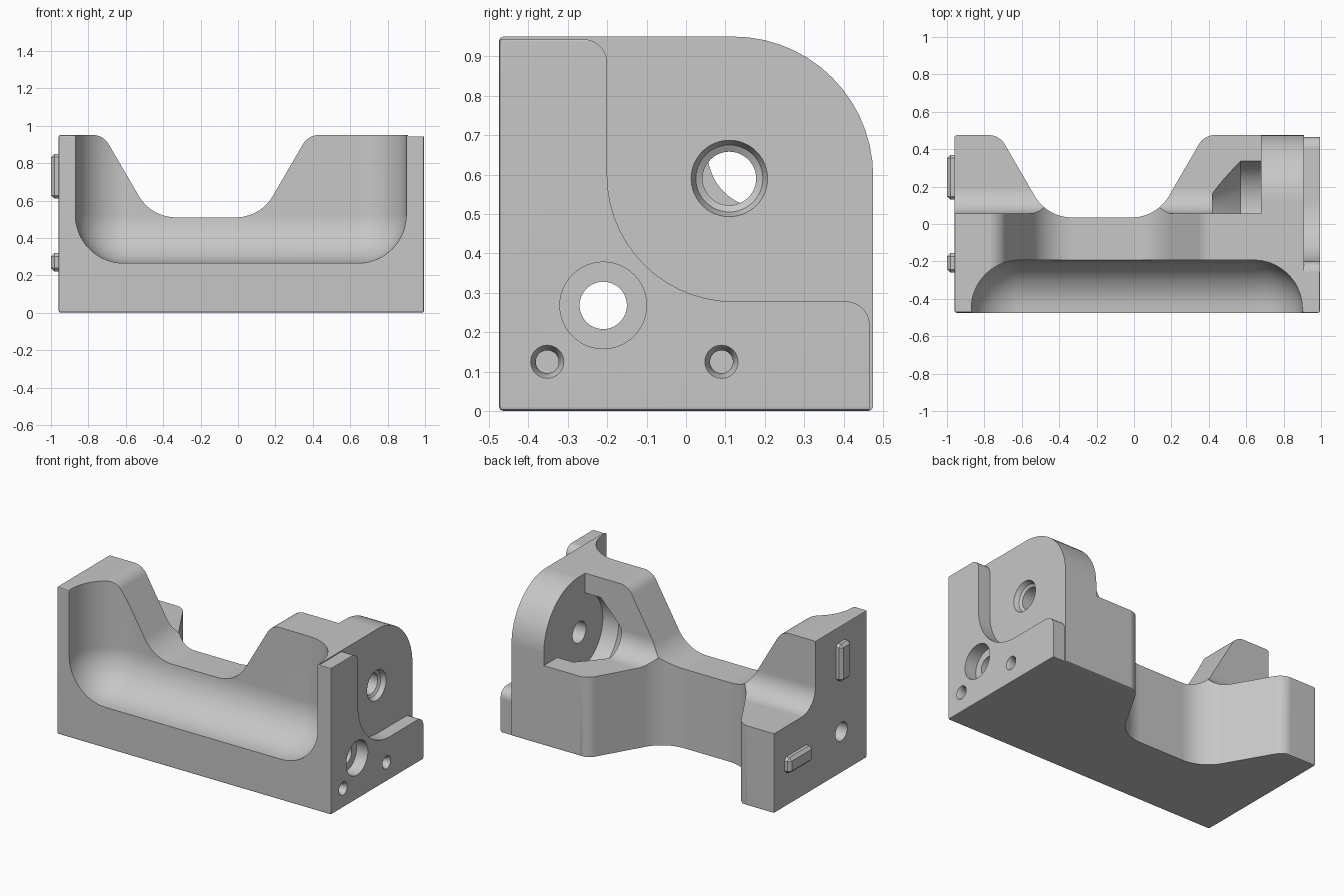
import bpy, bmesh, math
from mathutils import Vector

if "Cube" in bpy.data.objects:
    bpy.data.objects.remove(bpy.data.objects["Cube"], do_unlink=True)

grey = bpy.data.materials.new("plain_grey")
grey.use_nodes = True
grey.diffuse_color = (0.57, 0.57, 0.57, 1)
grey.node_tree.nodes["Principled BSDF"].inputs["Base Color"].default_value = (0.57, 0.57, 0.57, 1)


def make_object(name, bm):
    bmesh.ops.recalc_face_normals(bm, faces=bm.faces[:])
    mesh = bpy.data.meshes.new(name)
    bm.to_mesh(mesh)
    bm.free()
    mesh.materials.append(grey)
    ob = bpy.data.objects.new(name, mesh)
    bpy.context.collection.objects.link(ob)
    return ob


def rounded(points, steps=14):
    """Polygon from (u, v) or (u, v, radius) corners, with filleted corners."""
    out = []
    for i, p in enumerate(points):
        here = Vector(p[:2])
        if len(p) < 3:
            out.append(here)
            continue
        a = (Vector(points[i - 1][:2]) - here).normalized()
        b = (Vector(points[(i + 1) % len(points)][:2]) - here).normalized()
        half = a.angle(b) / 2
        centre = here + (a + b).normalized() * p[2] / math.sin(half)
        start = here + a * p[2] / math.tan(half) - centre
        end = here + b * p[2] / math.tan(half) - centre
        total = start.angle(end)
        for k in range(steps + 1):
            t = k / steps
            out.append(centre + (start * math.sin((1 - t) * total)
                                 + end * math.sin(t * total)) / math.sin(total))
    return out


def prism(name, points, axis, lo, hi):
    place = {"x": lambda u, v, w: (w, u, v),
             "y": lambda u, v, w: (u, w, v),
             "z": lambda u, v, w: (u, v, w)}[axis]
    bm = bmesh.new()
    face = bm.faces.new([bm.verts.new(place(p.x, p.y, lo)) for p in rounded(points)])
    moved = bmesh.ops.extrude_face_region(bm, geom=[face])["geom"]
    shift = Vector(place(0, 0, hi - lo))
    bmesh.ops.translate(bm, vec=shift, verts=[g for g in moved if isinstance(g, bmesh.types.BMVert)])
    return make_object(name, bm)


def lathe(name, profile, y, z, sides=48):
    """Solid turned about a line along x, from (x, radius) pairs."""
    bm = bmesh.new()
    rings = []
    for x, r in profile:
        angles = [2 * math.pi * k / sides for k in range(sides)]
        rings.append([bm.verts.new((x, y + r * math.cos(a), z + r * math.sin(a))) for a in angles])
    for r0, r1 in zip(rings, rings[1:]):
        for k in range(sides):
            n = (k + 1) % sides
            bm.faces.new((r0[k], r0[n], r1[n], r1[k]))
    bm.faces.new(rings[0])
    bm.faces.new(rings[-1])
    return make_object(name, bm)


def box(name, lo, hi, bevel, segments):
    bm = bmesh.new()
    bmesh.ops.create_cube(bm, size=1)
    for v in bm.verts:
        v.co = [l if c < 0 else h for c, l, h in zip(v.co, lo, hi)]
    bmesh.ops.bevel(bm, geom=bm.edges[:], offset=bevel, segments=segments,
                    profile=0.5, affect="EDGES")
    return make_object(name, bm)


def apply(ob, modifier):
    bpy.context.view_layer.objects.active = ob
    bpy.ops.object.modifier_apply(modifier=modifier.name)


def cut(ob, cutter):
    mod = ob.modifiers.new("cut", "BOOLEAN")
    mod.operation = "DIFFERENCE"
    mod.solver = "EXACT"
    mod.object = cutter
    apply(ob, mod)
    bpy.data.objects.remove(cutter, do_unlink=True)


# Full block with a rounded upper back edge and softened ends
body = prism("bracket_body", [(-0.475, 0), (0.475, 0), (0.475, 0.95, 0.355), (-0.475, 0.95)],
             "x", -0.96, 0.995)
bevel = body.modifiers.new("soften", "BEVEL")
bevel.width = 0.012
bevel.segments = 2
bevel.limit_method = "ANGLE"
bevel.angle_limit = math.radians(60)
apply(body, bevel)

# Rear shelf, leaving the ear standing at the left end
cut(body, prism("shelf_cutter", [(0.055, 1.2), (0.055, 0.515, 0.14), (0.8, 0.515), (0.8, 1.2)],
                "x", -1.2, 0.68))

# Step on the end plate
cut(body, prism("step_cutter", [(-0.6, 1.2), (-0.6, 0.943), (-0.2, 0.943, 0.06), (-0.2, 0.278, 0.32),
                                (0.466, 0.278, 0.06), (0.466, -0.1), (0.6, -0.1), (0.6, 1.2)],
                "x", 0.91, 1.2))


# The same valley, cut from the top and from the back
def valley(shift):
    top, low = 0.9505 + shift, 0.51 + shift
    mid = -0.172
    return [(-1.5, 1.3), (-1.5, top), (mid - 0.548, top, 0.1), (mid - 0.292, low, 0.23),
            (mid + 0.292, low, 0.23), (mid + 0.548, top, 0.1), (1.5, top), (1.5, 1.3)]


cut(body, prism("top_valley_cutter", valley(0), "y", -1, 1))
cut(body, prism("back_valley_cutter", valley(-0.475), "z", -1, 2))

# Round-cornered trough in the front
cut(body, box("trough_cutter", (-0.87, -1.3, 0.265), (0.9, -0.193, 1.8), 0.26, 16))

# Socket, ear hole, counterbored through hole and two small blind holes
cut(body, lathe("socket_cutter", [(0.42, 0.09), (0.57, 0.24), (0.683, 0.24)], 0.11, 0.59))
cut(body, lathe("ear_hole_cutter", [(0.5, 0.068), (0.87, 0.068), (0.88, 0.085),
                                    (0.91, 0.097), (1.2, 0.097)], 0.11, 0.59))
cut(body, lathe("through_hole_cutter", [(-1.2, 0.06), (0.915, 0.06), (0.915, 0.11), (1.2, 0.11)],
                -0.21, 0.268))
for y in (-0.352, 0.09):
    cut(body, lathe("small_hole_cutter", [(0.85, 0.029), (0.97, 0.029), (0.995, 0.042),
                                          (1.2, 0.042)], y, 0.125))

bpy.ops.object.select_all(action="DESELECT")
body.select_set(True)
bpy.context.view_layer.objects.active = body
bpy.ops.object.shade_smooth_by_angle(angle=math.radians(30))
normals = body.modifiers.new("flat_faces", "WEIGHTED_NORMAL")
normals.keep_sharp = True

# Locating pegs on the right end
box("upright_peg", (-1.0, -0.26, 0.61), (-0.93, -0.155, 0.85), 0.018, 1)
box("level_peg", (-1.0, 0.13, 0.22), (-0.93, 0.37, 0.32), 0.018, 1)
